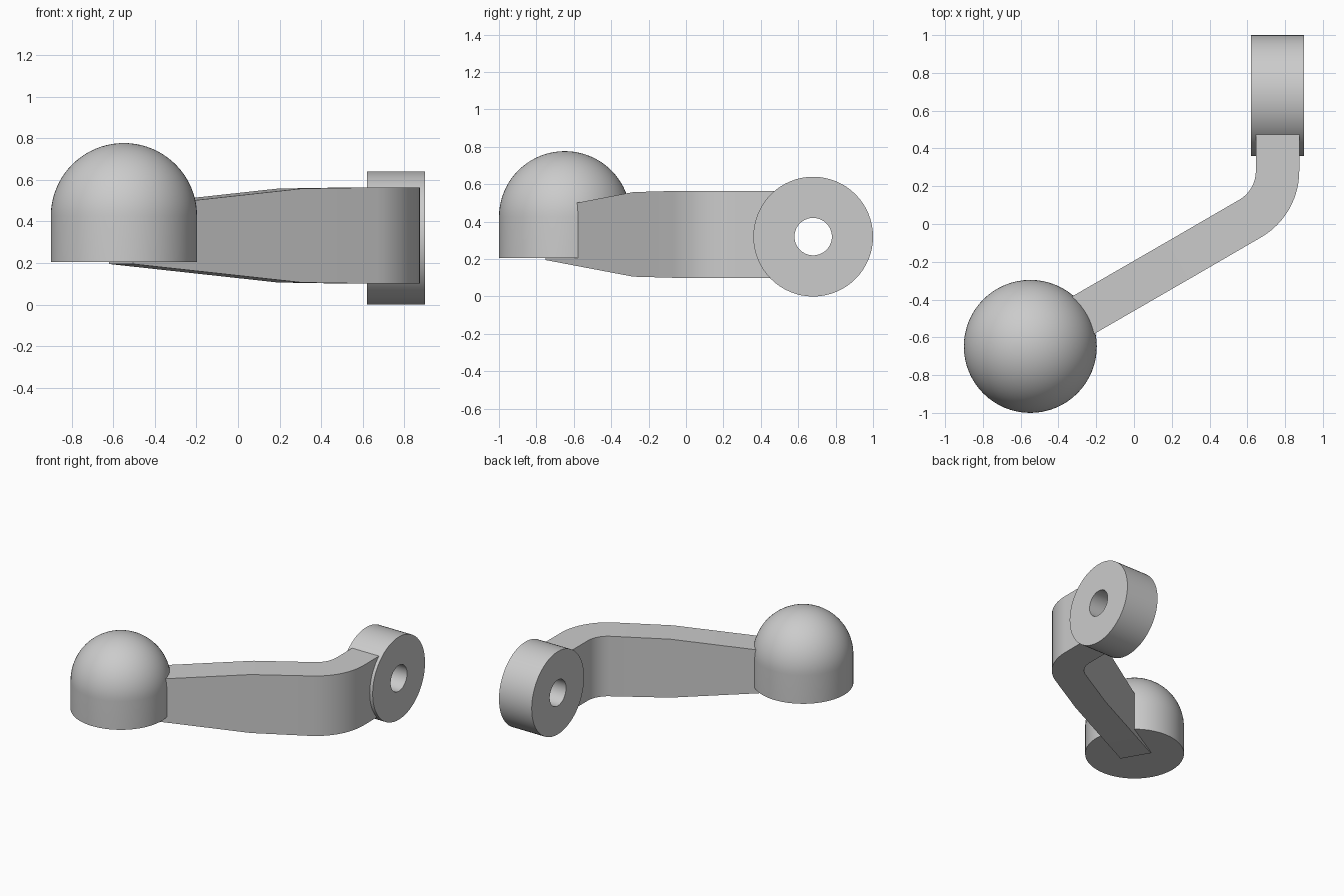
import bpy, bmesh, math
from mathutils import Vector, Matrix

cube = bpy.data.objects.get("Cube")
if cube:
    bpy.data.objects.remove(cube, do_unlink=True)

COLOUR = (0.6, 0.6, 0.6, 1)
grey = bpy.data.materials.new("plain_grey")
grey.use_nodes = True
grey.diffuse_color = COLOUR
grey.node_tree.nodes["Principled BSDF"].inputs["Base Color"].default_value = COLOUR


def finish(name, bm):
    bmesh.ops.remove_doubles(bm, verts=bm.verts, dist=1e-5)
    bmesh.ops.recalc_face_normals(bm, faces=bm.faces)
    mesh = bpy.data.meshes.new(name)
    bm.to_mesh(mesh)
    bm.free()
    mesh.materials.append(grey)
    obj = bpy.data.objects.new(name, mesh)
    bpy.context.collection.objects.link(obj)
    bpy.ops.object.select_all(action='DESELECT')
    obj.select_set(True)
    bpy.context.view_layer.objects.active = obj
    bpy.ops.object.shade_smooth_by_angle(angle=math.radians(30))
    return obj


def lathe(name, profile, matrix, steps=64):
    """Revolve (radius, height) points about z, then place with matrix."""
    bm = bmesh.new()
    verts = [bm.verts.new((r, 0, h)) for r, h in profile]
    edges = [bm.edges.new(pair) for pair in zip(verts, verts[1:])]
    bmesh.ops.spin(bm, geom=verts + edges, cent=(0, 0, 0), axis=(0, 0, 1),
                   angle=math.tau, steps=steps, use_merge=True)
    bm.transform(matrix)
    return finish(name, bm)


# Domed knob: a short cylinder topped by a hemisphere
R, BASE, SPRING = 0.352, 0.205, 0.425
dome = [(R * math.cos(a), SPRING + R * math.sin(a))
        for a in (math.pi / 2 * i / 20 for i in range(20))]
lathe("knob", [(0, BASE), (R, BASE)] + dome + [(0, SPRING + R)],
      Matrix.Translation((-0.549, -0.648, 0)))

# Pivot hub: a ring lying along x
lathe("pivot_hub",
      [(0.1, 0.62), (0.32, 0.62), (0.32, 0.9), (0.1, 0.9), (0.1, 0.62)],
      Matrix.Translation((0, 0.68, 0.32)) @ Matrix.Rotation(math.pi / 2, 4, 'Y'))

# Arm centre line: (position, heading, half height)
HALF_W, MID_Z, BEND = 0.115, 0.332, 0.29
SLOPE = math.radians(30)
along = Vector((math.cos(SLOPE), math.sin(SLOPE)))
centre = Vector((0.76 - BEND, 0.28))
stations = [(Vector((-0.5625, -0.652)), SLOPE, 0.137),
            (Vector((0.25, -0.183)), SLOPE, 0.226)]
for i in range(13):
    a = SLOPE + math.radians(60) * i / 12
    out = Vector((math.sin(a), -math.cos(a)))
    stations.append((centre + out * BEND, a, 0.232))
stations.append((Vector((0.76, 0.52)), math.pi / 2, 0.232))

# Arm: rectangular section swept along the centre line
bm = bmesh.new()
rings = []
for pos, a, half_h in stations:
    side = Vector((math.sin(a), -math.cos(a))) * HALF_W
    rings.append([bm.verts.new((*(pos + side * s), MID_Z + half_h * t))
                  for s, t in ((1, -1), (1, 1), (-1, 1), (-1, -1))])
for a, b in zip(rings, rings[1:]):
    for i in range(4):
        j = (i + 1) % 4
        bm.faces.new((a[i], a[j], b[j], b[i]))
bm.faces.new(rings[0])
bm.faces.new(rings[-1])
finish("arm", bm)
